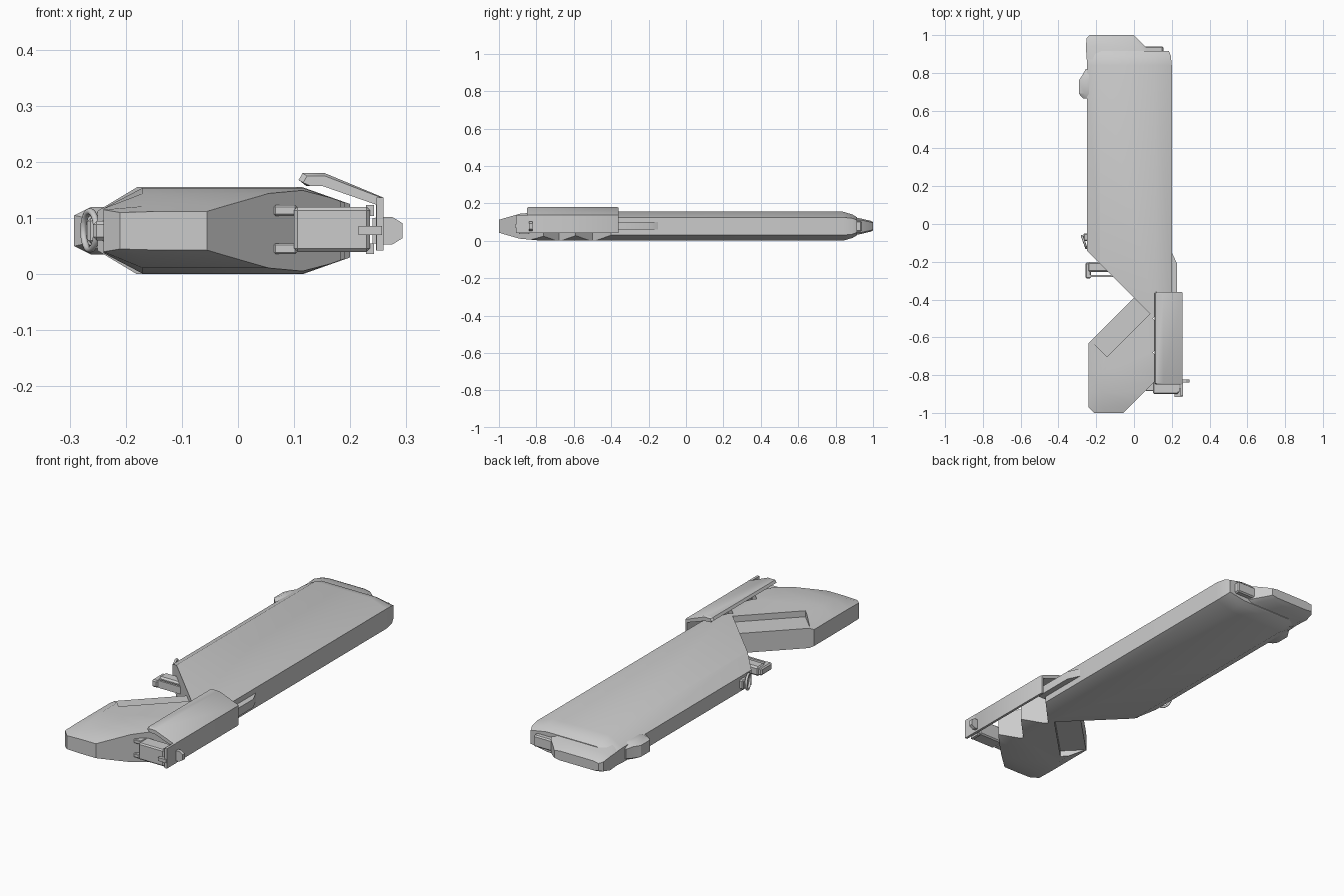
import bpy, bmesh, math
from mathutils import Vector

if "Cube" in bpy.data.objects:
    bpy.data.objects.remove(bpy.data.objects["Cube"])


def finish(bm, name, bevel=0.0, angle=28):
    bmesh.ops.recalc_face_normals(bm, faces=bm.faces[:])
    if bevel:
        bmesh.ops.bevel(bm, geom=bm.edges[:], offset=bevel, segments=1, affect='EDGES')
    me = bpy.data.meshes.new(name)
    bm.to_mesh(me)
    bm.free()
    ob = bpy.data.objects.new(name, me)
    bpy.context.collection.objects.link(ob)
    smooth(ob, angle)
    return ob


def smooth(ob, angle=28):
    bpy.ops.object.select_all(action='DESELECT')
    ob.select_set(True)
    bpy.context.view_layer.objects.active = ob
    bpy.ops.object.shade_smooth_by_angle(angle=math.radians(angle))


def section(xl, xr, zl, zr, z0, sl=0.07, sr=0.085):
    """Eight-sided section, mirrored top to bottom about z = 0.0775."""
    low = [(xl, zl), (xl + sl, z0), (xr - sr, z0), (xr, zr)]
    return low + [(x, 0.155 - z) for x, z in reversed(low)]


def loft(name, rows, cuts=(), bevel=0.0):
    """Skin (y, section) rows, then trim by planes (point, normal), removing the normal side."""
    bm = bmesh.new()
    rings = [[bm.verts.new((x, y, z)) for x, z in sec] for y, sec in rows]
    n = len(rings[0])
    for a, b in zip(rings, rings[1:]):
        for i in range(n):
            j = (i + 1) % n
            bm.faces.new((a[i], a[j], b[j], b[i]))
    bm.faces.new(rings[0])
    bm.faces.new(rings[-1])
    for co, no in cuts:
        res = bmesh.ops.bisect_plane(bm, geom=bm.verts[:] + bm.edges[:] + bm.faces[:],
                                     plane_co=co, plane_no=Vector(no).normalized(), clear_outer=True)
        rim = [e for e in res['geom_cut'] if isinstance(e, bmesh.types.BMEdge)]
        bmesh.ops.contextual_create(bm, geom=rim)
    return finish(bm, name, bevel)


def prism(name, pts, z0, z1, bevel=0.0):
    """Extrude an xy outline vertically."""
    bm = bmesh.new()
    f = bm.faces.new([bm.verts.new((x, y, z0)) for x, y in pts])
    top = bmesh.ops.extrude_face_region(bm, geom=[f])['geom']
    bmesh.ops.translate(bm, vec=(0, 0, z1 - z0), verts=[v for v in top if isinstance(v, bmesh.types.BMVert)])
    return finish(bm, name, bevel)


def box(name, x0, x1, y0, y1, z0, z1, bevel=0.0):
    return prism(name, [(x0, y0), (x1, y0), (x1, y1), (x0, y1)], z0, z1, bevel)


def cut(ob, cutter):
    m = ob.modifiers.new("cut", 'BOOLEAN')
    m.operation, m.object, m.solver = 'DIFFERENCE', cutter, 'EXACT'
    bpy.context.view_layer.objects.active = ob
    bpy.ops.object.modifier_apply(modifier=m.name)
    bpy.data.objects.remove(cutter)


# Long main body, cut at 45 degrees at the front
full = section(-0.25, 0.2, 0.042, 0.03, 0.0)
loft("main_body",
     [(-0.7, full), (0.84, full),
      (0.89, section(-0.25, 0.195, 0.045, 0.035, 0.015)),
      (0.915, section(-0.235, 0.185, 0.05, 0.045, 0.03))],
     [((0, -0.39, 0), (-1, -1, 0)), ((0.2, -0.4, 0), (1, -1, 0))])

# Front grip with domed nose
grip_sec = section(-0.24, 0.2, 0.038, 0.031, 0.001)
grip = loft("front_grip",
            [(-1.0, section(-0.21, 0.2, 0.045, 0.045, 0.043)),
             (-0.97, section(-0.24, 0.2, 0.04, 0.04, 0.034)),
             (-0.89, section(-0.24, 0.2, 0.038, 0.034, 0.011)),
             (-0.78, grip_sec), (-0.25, grip_sec)],
            [((0, -0.39, 0), (-1, 1, 0)), ((0, -0.945, 0), (1, -1, 0))])

# Sawtooth notches along the grip's right side
for y in (-0.5, -0.68):
    cut(grip, prism("notch_cutter", [(0.1, y), (0.25, y - 0.15), (0.25, y + 0.15)], -0.1, 0.3))

# Recessed diagonal panel, above and below
panel = [(-0.235, -0.61), (-0.143, -0.702), (0.085, -0.474), (-0.01, -0.37)]
for z0, z1 in ((0.125, 0.3), (-0.1, 0.03)):
    cut(grip, prism("panel_cutter", panel, z0, z1))
smooth(grip)

# Rear cap and small rear tab
loft("rear_cap",
     [(0.87, section(-0.25, 0.10, 0.045, 0.045, 0.025, 0.03, 0.03)),
      (0.94, section(-0.255, 0.06, 0.045, 0.045, 0.037, 0.03, 0.03)),
      (0.985, section(-0.25, 0.015, 0.055, 0.055, 0.048, 0.03, 0.03)),
      (1.0, section(-0.235, 0.0, 0.06, 0.06, 0.055, 0.03, 0.03))])
box("rear_tab", 0.04, 0.155, 0.88, 0.94, 0.05, 0.105, 0.006)

# Side knob near the rear
loft("side_knob",
     [(0.665, section(-0.27, -0.2, 0.055, 0.05, 0.045, 0.02, 0.02)),
      (0.69, section(-0.292, -0.2, 0.05, 0.03, 0.035, 0.03, 0.03)),
      (0.76, section(-0.292, -0.2, 0.05, 0.03, 0.035, 0.03, 0.03)),
      (0.79, section(-0.272, -0.2, 0.05, 0.03, 0.035, 0.03, 0.03)),
      (0.82, section(-0.256, -0.2, 0.055, 0.05, 0.045, 0.02, 0.02))])

# Strap ring on the left
bpy.ops.mesh.primitive_torus_add(major_radius=0.034, minor_radius=0.006, major_segments=24, minor_segments=8,
                                 location=(-0.264, -0.095, 0.078), rotation=(0, math.pi / 2, 0.35))
ring = bpy.context.object
ring.name = "strap_ring"
smooth(ring, 60)
box("ring_mount", -0.268, -0.23, -0.09, -0.05, 0.055, 0.1, 0.005)

# Trigger in the notch
box("trigger", -0.245, -0.08, -0.255, -0.2, 0.055, 0.1, 0.008)
box("trigger_bar", -0.245, -0.11, -0.28, -0.27, 0.06, 0.095)
box("trigger_lip", -0.258, -0.228, -0.288, -0.205, 0.06, 0.095, 0.006)

# Wedge rib on the right side
prism("side_rib", [(0.17, -0.13), (0.2, -0.15), (0.228, -0.21), (0.228, -0.42), (0.17, -0.42)], 0.06, 0.1)

# Bent cover shell
shell = [(0.108, 0.168), (0.115, 0.18), (0.155, 0.18), (0.258, 0.137), (0.258, 0.042),
         (0.246, 0.042), (0.246, 0.124), (0.151, 0.157), (0.122, 0.157)]
inner = [(x + (0.008 if x < 0.13 else -0.004 if x > 0.25 else 0), z - (0.005 if z > 0.16 else 0)) for x, z in shell]
loft("cover_shell", [(-0.85, inner), (-0.842, shell), (-0.368, shell), (-0.36, inner)])

# Hinge block at the front of the cover
box("hinge_block", 0.1, 0.235, -0.9, -0.83, 0.04, 0.12, 0.006)
for z in (0.036, 0.104):
    box("hinge_lug", 0.064, 0.105, -0.885, -0.8, z, z + 0.019, 0.003)
    box("hinge_ear", 0.228, 0.242, -0.89, -0.84, z, z + 0.019)
box("hinge_latch", 0.215, 0.257, -0.915, -0.87, 0.07, 0.086)
box("hinge_plate", 0.247, 0.259, -0.91, -0.84, 0.042, 0.137)

# Small octagonal knob on the cover's side
loft("cover_knob", [(-0.84, section(0.24, 0.293, 0.055, 0.064, 0.053, 0.015, 0.018)),
                    (-0.822, section(0.24, 0.293, 0.055, 0.064, 0.053, 0.015, 0.018))])
